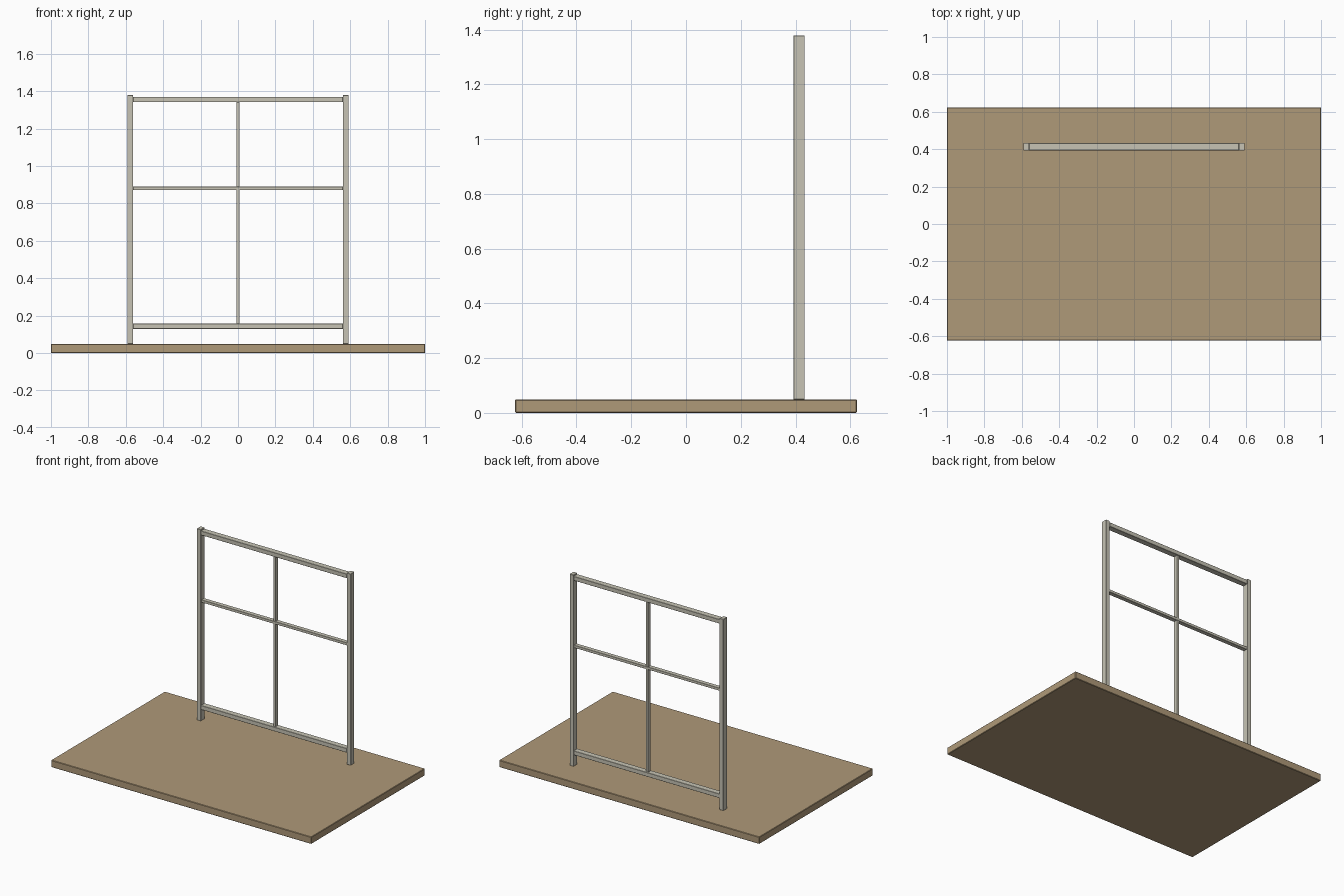
import bpy

if "Cube" in bpy.data.objects:
    bpy.data.objects.remove(bpy.data.objects["Cube"])


def material(name, color):
    m = bpy.data.materials.new(name)
    m.diffuse_color = color
    m.use_nodes = True
    m.node_tree.nodes["Principled BSDF"].inputs["Base Color"].default_value = m.diffuse_color
    return m


WOOD = material("wood", (0.43, 0.32, 0.19, 1))
PAINT = material("pale_paint", (0.57, 0.55, 0.46, 1))


def box(name, x, y, z, mat, bevel):
    """Box from (min, max) ranges with a fine chamfer."""
    bpy.ops.mesh.primitive_cube_add(size=1, location=[(a + b) / 2 for a, b in (x, y, z)])
    ob = bpy.context.object
    ob.name = name
    ob.scale = [b - a for a, b in (x, y, z)]
    bpy.ops.object.transform_apply(location=False, rotation=False, scale=True)
    ob.data.materials.append(mat)
    mod = ob.modifiers.new("chamfer", "BEVEL")
    mod.width = bevel
    mod.segments = 1
    return ob


def depth(d, centre=0.413):
    return (centre - d / 2, centre + d / 2)


# Ground slab
BASE = 0.049
box("base_board", (-1, 1), (-0.624, 0.624), (0, BASE), WOOD, 0.003)

# Side posts
IN, OUT = 0.561, 0.591
box("left_post", (-OUT, -IN), depth(0.041), (BASE, 1.379), PAINT, 0.0015)
box("right_post", (IN, OUT), depth(0.041), (BASE, 1.379), PAINT, 0.0015)

# Top and bottom rails
for name, z in (("bottom_rail", (0.129, 0.158)), ("top_rail", (1.341, 1.37))):
    box(name, (-IN, IN), depth(0.040), z, PAINT, 0.0015)

# Thin glazing bars
box("cross_bar", (-IN, IN), depth(0.030), (0.872, 0.890), PAINT, 0.001)
box("centre_bar", (-0.008, 0.008), depth(0.028), (0.158, 1.341), PAINT, 0.001)
